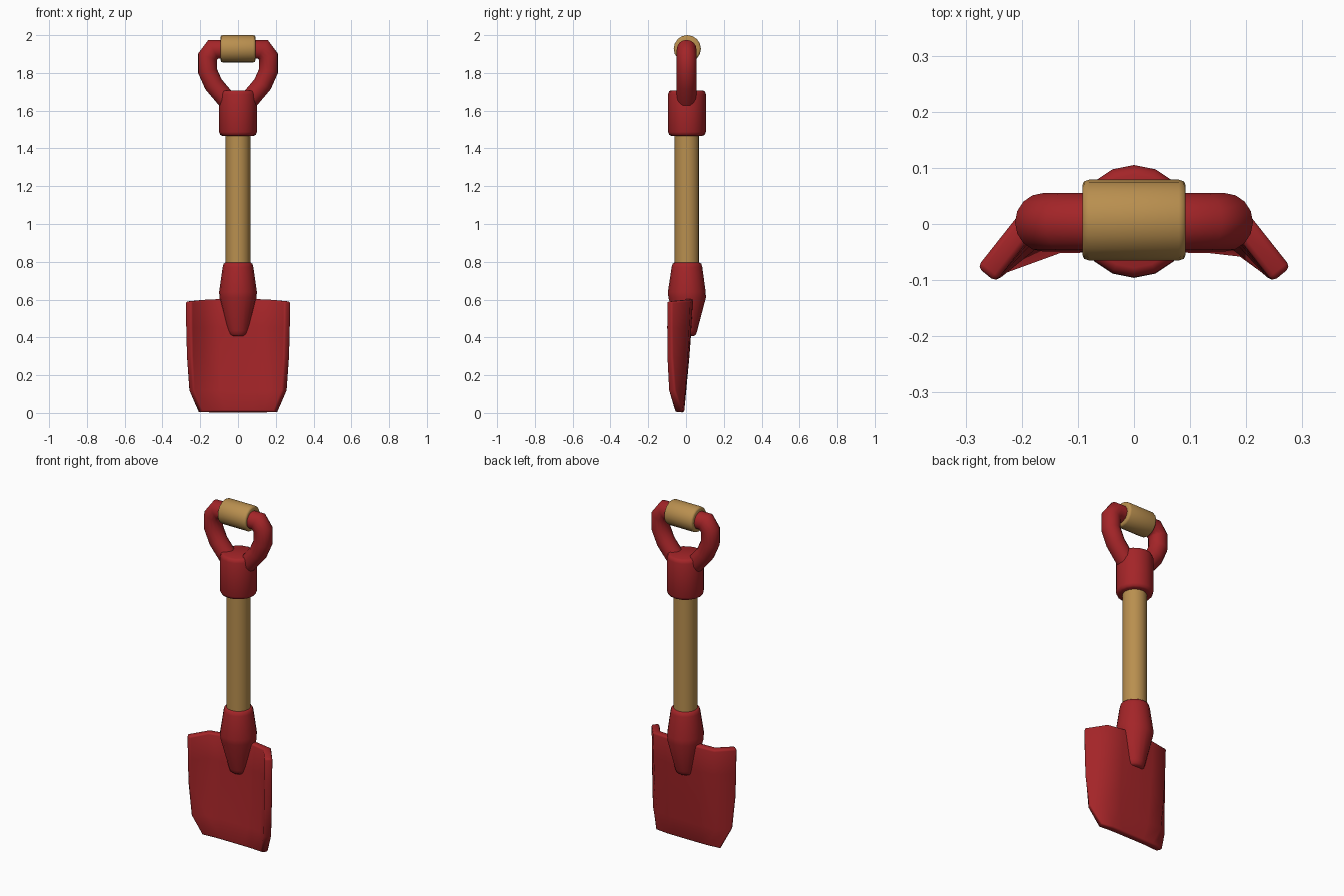
import bpy, bmesh, math
from mathutils import Vector

if "Cube" in bpy.data.objects:
    bpy.data.objects.remove(bpy.data.objects["Cube"])

YC = 0.005  # depth of the shaft axis


def material(name, rgb):
    m = bpy.data.materials.new(name)
    m.diffuse_color = (*rgb, 1)
    m.use_nodes = True
    m.node_tree.nodes["Principled BSDF"].inputs["Base Color"].default_value = m.diffuse_color
    return m


RED = material("red paint", (0.37, 0.018, 0.021))
WOOD = material("wood", (0.485, 0.275, 0.078))


def finish(name, bm, mat, angle=40):
    bmesh.ops.recalc_face_normals(bm, faces=bm.faces)
    me = bpy.data.meshes.new(name)
    bm.to_mesh(me)
    bm.free()
    ob = bpy.data.objects.new(name, me)
    bpy.context.collection.objects.link(ob)
    me.materials.append(mat)
    bpy.ops.object.select_all(action='DESELECT')
    bpy.context.view_layer.objects.active = ob
    ob.select_set(True)
    bpy.ops.object.shade_smooth_by_angle(angle=math.radians(angle))
    return ob


def loft(name, rings, mat, angle=40):
    """Skin a list of equal-length point rings and cap both ends."""
    bm = bmesh.new()
    vs = [[bm.verts.new(p) for p in r] for r in rings]
    n = len(vs[0])
    for a, b in zip(vs, vs[1:]):
        for i in range(n):
            bm.faces.new((a[i], a[(i + 1) % n], b[(i + 1) % n], b[i]))
    bm.faces.new(vs[0])
    bm.faces.new(vs[-1])
    return finish(name, bm, mat, angle)


def ellipse(c, u, v, n=16):
    c, u, v = Vector(c), Vector(u), Vector(v)
    return [c + u * math.cos(t) + v * math.sin(t)
            for t in (2 * math.pi * i / n for i in range(n))]


def level(z, rx, y0, y1):
    """Horizontal ring spanning y0..y1 in depth."""
    return ellipse((0, (y0 + y1) / 2, z), (rx, 0, 0), (0, (y1 - y0) / 2, 0))


def turned(z, r):
    return level(z, r, YC - r, YC + r)


# Wooden shaft
loft("shaft", [turned(0.70, 0.065), turned(1.55, 0.065)], WOOD)

# Collar under the handle, rounded rims
loft("collar", [turned(z, r) for z, r in (
    (1.467, 0.083), (1.472, 0.094), (1.487, 0.1),
    (1.687, 0.1), (1.703, 0.094), (1.708, 0.083))], RED, 50)

# Tapered socket gripping the shaft and running down into the blade
loft("socket", [level(*a) for a in (
    (0.795, 0.068, -0.062, 0.072), (0.79, 0.076, -0.071, 0.081),
    (0.772, 0.081, -0.076, 0.086), (0.64, 0.1, -0.096, 0.104),
    (0.61, 0.098, -0.093, 0.105), (0.435, 0.056, -0.042, 0.059),
    (0.415, 0.049, -0.036, 0.052), (0.408, 0.038, -0.027, 0.042))], RED, 50)

# Wooden grip lying across the top
loft("grip", [ellipse((x, 0.007, 1.928), (0, r, 0), (0, 0, r)) for x, r in (
    (-0.092, 0.062), (-0.089, 0.069), (-0.08, 0.072),
    (0.08, 0.072), (0.089, 0.069), (0.092, 0.062))], WOOD, 50)

# Handle arms: mitred tube swept along a half loop
PATH = [(0.05, 1.925), (0.132, 1.925), (0.162, 1.885),
        (0.162, 1.812), (0.13, 1.74), (0.05, 1.645)]
for side, name in ((1, "right_handle_arm"), (-1, "left_handle_arm")):
    pts = [Vector((side * x, 0.003, z)) for x, z in PATH]
    rings = []
    for i, p in enumerate(pts):
        d0 = (p - pts[i - 1]).normalized() if i else (pts[1] - p).normalized()
        d1 = (pts[i + 1] - p).normalized() if i < len(pts) - 1 else d0
        t = (d0 + d1).normalized()
        across = t.cross(Vector((0, 1, 0)))
        rings.append(ellipse(p, across * 0.05 / t.dot(d0), (0, 0.052, 0)))
    loft(name, rings, RED, 60)

# Blade: flat pan with sides folded forward, thickened and rounded
# rows: height, centre depth, fold half width, edge half width, edge depth
ROWS = [(0.605, 0.018, 0.19, 0.263, -0.09), (0.45, 0.008, 0.19, 0.262, -0.09),
        (0.30, -0.003, 0.188, 0.259, -0.088), (0.12, -0.02, 0.182, 0.249, -0.076),
        (0.004, -0.031, 0.13, 0.203, -0.036)]
bm = bmesh.new()
grid = []
for i, (z, y, fold, edge, ye) in enumerate(ROWS):
    k = 1 - i / 4
    half = [(0.1 * fold / 0.19, y - 0.003 * k, z - (0.003 if i == 0 else 0)),
            (fold, y - 0.015 * k, z - (0.007 if i == 0 else 0)),
            (edge, ye, z - (0.015 if i == 0 else 0))]
    if i == 0:
        z += 0.008
    row = [(-a, b, c) for a, b, c in reversed(half)] + [(0, y, z)] + half
    grid.append([bm.verts.new(p) for p in row])
for a, b in zip(grid, grid[1:]):
    for j in range(6):
        bm.faces.new((a[j], a[j + 1], b[j + 1], b[j]))
blade = finish("blade", bm, RED, 60)
sol = blade.modifiers.new("thickness", 'SOLIDIFY')
sol.thickness, sol.offset, sol.use_even_offset = 0.042, 0, True
bev = blade.modifiers.new("soft rim", 'BEVEL')
bev.width, bev.segments = 0.01, 2
bev.limit_method, bev.angle_limit = 'ANGLE', math.radians(65)
